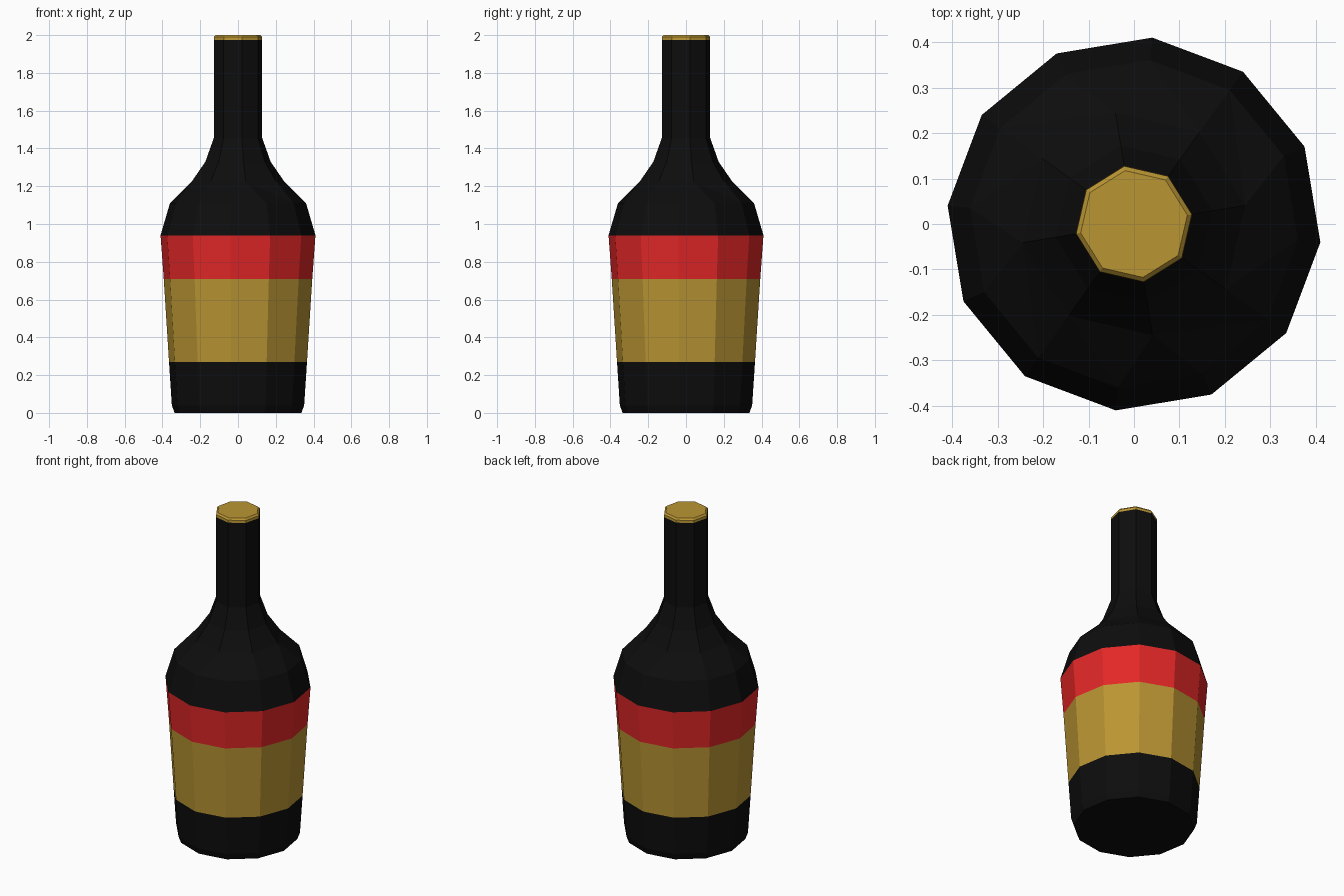
import bpy, bmesh
from math import radians, cos, sin, pi

if "Cube" in bpy.data.objects:
    bpy.data.objects.remove(bpy.data.objects["Cube"], do_unlink=True)


def material(name, rgb):
    m = bpy.data.materials.new(name)
    m.use_nodes = True
    m.diffuse_color = (*rgb, 1)
    m.node_tree.nodes["Principled BSDF"].inputs["Base Color"].default_value = (*rgb, 1)
    return m


BLACK = material("black glass", (0.004, 0.004, 0.004))
RED = material("red band", (0.77, 0.02, 0.02))
GOLD = material("gold label", (0.49, 0.3, 0.033))

BODY = (12, radians(-5.6))   # sides, turn of the wide part
NECK = (8, radians(9.5))     # sides, turn of the neck


def ring(bm, shape, radius, z):
    n, turn = shape
    return [bm.verts.new((radius * cos(turn + 2 * pi * i / n),
                          radius * sin(turn + 2 * pi * i / n), z)) for i in range(n)]


def join(bm, low, high, low_turn, high_turn):
    """Skin two rings, with triangles where their side counts differ."""
    n, m = len(low), len(high)
    if n == m:
        return [bm.faces.new((low[i], low[(i + 1) % n], high[(i + 1) % n], high[i]))
                for i in range(n)]
    i = j = 0
    while i < n or j < m:
        a, b = low[i % n], high[j % m]
        next_low = low_turn + 2 * pi * (i + 1) / n
        next_high = high_turn + 2 * pi * (j + 1) / m
        if j == m or (i < n and next_low <= next_high):
            bm.faces.new((a, low[(i + 1) % n], b))
            i += 1
        else:
            bm.faces.new((a, high[(j + 1) % m], b))
            j += 1


def lathe(name, profile, materials, pick):
    """Faceted solid from (shape, radius, height) rings; pick gives the slot by height."""
    bm = bmesh.new()
    rings = [ring(bm, *p) for p in profile]
    for k in range(len(rings) - 1):
        join(bm, rings[k], rings[k + 1], profile[k][0][1], profile[k + 1][0][1])
    bm.faces.new(rings[0][::-1])
    bm.faces.new(rings[-1])
    bmesh.ops.recalc_face_normals(bm, faces=bm.faces[:])
    for f in bm.faces:
        f.material_index = pick(f.calc_center_median().z)
    me = bpy.data.meshes.new(name)
    bm.to_mesh(me)
    bm.free()
    for m in materials:
        me.materials.append(m)
    ob = bpy.data.objects.new(name, me)
    bpy.context.collection.objects.link(ob)
    return ob


# Bottle: tapered body with painted label bands, shoulder and neck
lathe("bottle",
      [(BODY, 0.337, 0), (BODY, 0.352, 0.04), (BODY, 0.367, 0.27),
       (BODY, 0.395, 0.71), (BODY, 0.412, 0.94), (BODY, 0.362, 1.11),
       (NECK, 0.248, 1.225), (NECK, 0.175, 1.33), (NECK, 0.13, 1.455),
       (NECK, 0.13, 1.975)],
      [BLACK, GOLD, RED],
      lambda z: 1 if 0.27 < z < 0.71 else 2 if 0.71 < z < 0.94 else 0)

# Cap: thin gold disc with a bevelled rim
lathe("cap",
      [(NECK, 0.13, 1.975), (NECK, 0.129, 1.99), (NECK, 0.119, 2.0)],
      [GOLD], lambda z: 0)
